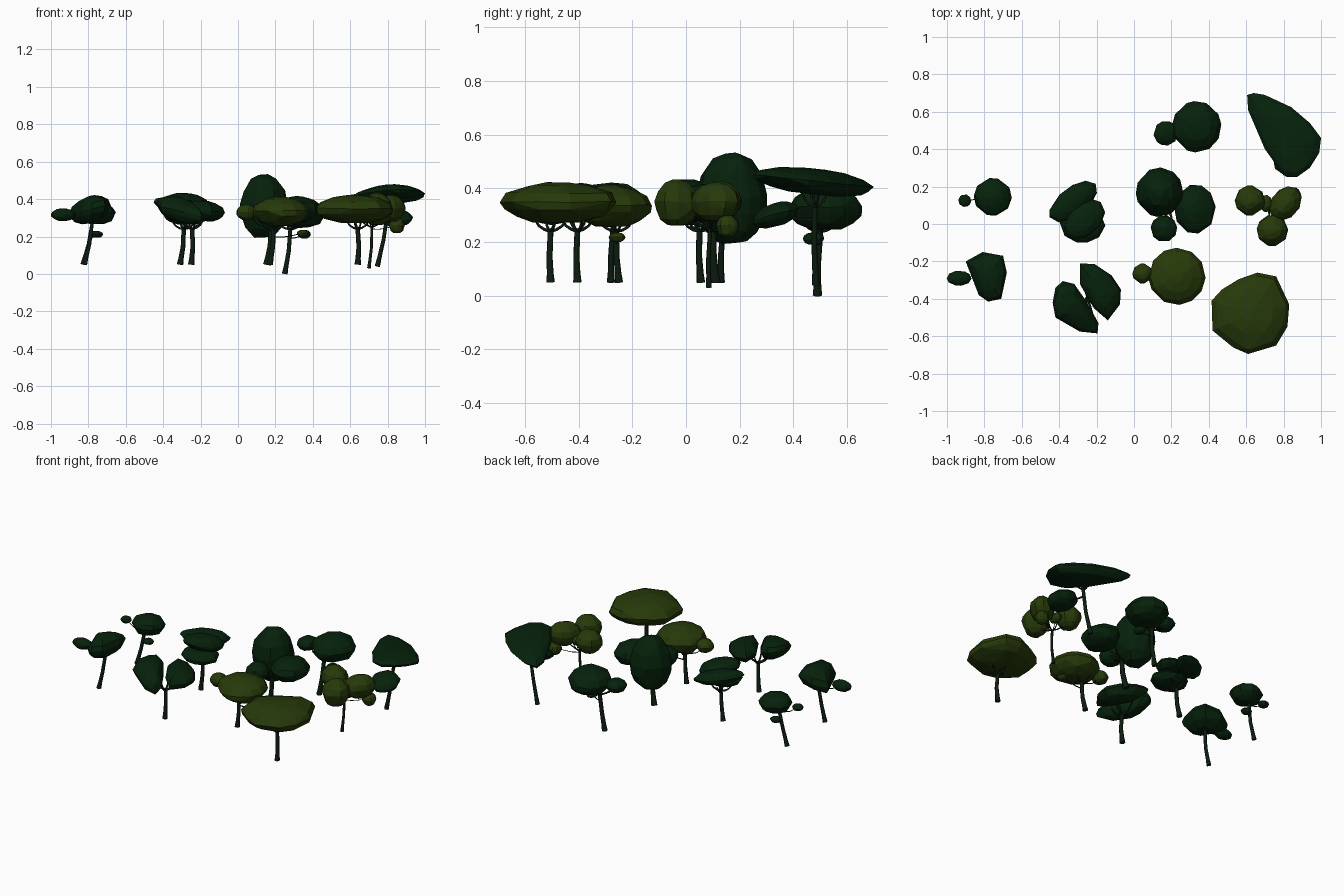
import bpy, bmesh, math, random
from mathutils import Vector

cube = bpy.data.objects.get("Cube")
if cube:
    bpy.data.objects.remove(cube, do_unlink=True)
random.seed(7)


def material(name, colour):
    m = bpy.data.materials.new(name)
    m.use_nodes = True
    m.diffuse_color = (*colour, 1)
    m.node_tree.nodes["Principled BSDF"].inputs["Base Color"].default_value = (*colour, 1)
    return m


DARK = material("dark green leaves", (0.002, 0.0155, 0.0035))
OLIVE = material("olive leaves", (0.02, 0.042, 0.003))
BARK = material("dark bark", (0.004, 0.012, 0.005))


def add_object(name, mesh, mat):
    mesh.materials.clear()
    mesh.materials.append(mat)
    obj = bpy.data.objects.new(name, mesh)
    bpy.context.collection.objects.link(obj)
    return obj


def ellipse(cx, cy, rx, ry, angle=0, count=10):
    """Slightly uneven outline seen from above."""
    a = math.radians(angle)
    pts = []
    for i in range(count):
        t = math.tau * (i + random.uniform(-0.25, 0.25)) / count
        x, y = rx * math.cos(t) * 1.02, ry * math.sin(t) * 1.02
        pts.append((cx + x * math.cos(a) - y * math.sin(a),
                    cy + x * math.sin(a) + y * math.cos(a)))
    return pts


# Height fraction and width of each layer in a faceted crown
LAYERS = ((0, 0.42), (0.13, 0.76), (0.33, 0.95), (0.52, 1), (0.75, 0.89), (0.93, 0.56), (1, 0.2))


def crown(name, outline, z0, z1, mat, tilt=(0, 0)):
    """Faceted hull over stacked, scaled copies of one outline; returns centre and half width."""
    xs, ys = [p[0] for p in outline], [p[1] for p in outline]
    cx, cy = (min(xs) + max(xs)) / 2, (min(ys) + max(ys)) / 2
    bm = bmesh.new()
    for h, scale in LAYERS:
        for x, y in outline:
            s = scale * (1 if scale == 1 else random.uniform(0.92, 1.04))
            dx, dy = (x - cx) * s, (y - cy) * s
            z = z0 + (z1 - z0) * (h + random.uniform(-0.025, 0.02))
            bm.verts.new((cx + dx, cy + dy, z + dx * tilt[0] + dy * tilt[1]))
    hull = bmesh.ops.convex_hull(bm, input=bm.verts)
    loose = {v for v in hull["geom_interior"] + hull["geom_unused"]
             if isinstance(v, bmesh.types.BMVert)}
    bmesh.ops.delete(bm, geom=list(loose), context="VERTS")
    bmesh.ops.recalc_face_normals(bm, faces=bm.faces)
    mesh = bpy.data.meshes.new(name)
    bm.to_mesh(mesh)
    bm.free()
    add_object(name, mesh, mat)
    return Vector((cx, cy, (z0 + z1) / 2)), max(xs) - cx


def limbs(name, paths):
    """Tapered tubes along lists of (point, radius), turned into one mesh."""
    curve = bpy.data.curves.new(name, "CURVE")
    curve.dimensions = "3D"
    curve.bevel_depth = 1
    curve.bevel_resolution = 1
    curve.use_fill_caps = True
    for path in paths:
        spline = curve.splines.new("POLY")
        spline.points.add(len(path) - 1)
        for p, (co, r) in zip(spline.points, path):
            p.co = (*co, 1)
            p.radius = r
    temp = bpy.data.objects.new(name, curve)
    bpy.context.collection.objects.link(temp)
    graph = bpy.context.evaluated_depsgraph_get()
    mesh = bpy.data.meshes.new_from_object(temp.evaluated_get(graph))
    bpy.data.objects.remove(temp, do_unlink=True)
    add_object(name, mesh, BARK)


def branch(start, end, r):
    mid = start.lerp(end, 0.6)
    mid.z = start.z + (end.z - start.z) * 0.3
    return [(start, r), (start.lerp(mid, 0.5) - Vector((0, 0, 0.004)), r * 0.85),
            (mid, r * 0.75), (end, r * 0.6)]


def tree(name, base, top, mat, crowns, r=0.014, spread=0.075):
    base, top = Vector(base), Vector(top)
    bend = base.lerp(top, 0.5) + Vector((0.006, -0.004, 0))
    trunk = [(base, r * 1.25), (base.lerp(bend, 0.35), r), (bend, r * 0.9), (top, r * 0.85)]
    paths = [trunk]
    for i, c in enumerate(crowns):
        centre, width = crown(f"{name}_crown_{i + 1}", c[0], c[1], c[2], mat, *c[3:])
        fork = min(1, max(0.5, (centre.z - 0.02 - base.z) / (top.z - base.z)))
        start = bend.lerp(top, (fork - 0.5) * 2)
        paths.append(branch(start, centre, r * (0.5 if width > 0.07 else 0.28)))
    # Spreading forks that carry the main crown
    for k in range(4):
        a = math.tau * k / 4 + 0.3
        tip = top + Vector((math.cos(a) * spread, math.sin(a) * spread, 0))
        tip.z = max(crowns[0][1] + 0.03, top.z + 0.04)
        paths.append(branch(top, tip, r * 0.5))
    limbs(name + "_trunk", paths)


# Left-hand pair of small trees
tree("small_back_tree", (-0.83, 0.13, 0.05), (-0.78, 0.14, 0.27), DARK, [
    (ellipse(-0.755, 0.145, 0.1, 0.1), 0.27, 0.385),
    (ellipse(-0.905, 0.125, 0.034, 0.033), 0.305, 0.345),
    (ellipse(-0.755, 0.145, 0.034, 0.032), 0.195, 0.23)], 0.012, 0.05)
tree("small_front_tree", (-0.82, -0.28, 0.05), (-0.78, -0.27, 0.27), DARK, [
    ([(-.9, -.2), (-.81, -.15), (-.7, -.17), (-.68, -.26), (-.71, -.4), (-.78, -.415),
      (-.83, -.38), (-.85, -.28)], 0.275, 0.415, (0.2, 0)),
    (ellipse(-0.935, -0.29, 0.065, 0.04), 0.285, 0.35)], 0.012, 0.05)

# Layered and split crowns
tree("layered_tree", (-0.31, 0.055, 0.05), (-0.29, 0.05, 0.24), DARK, [
    (ellipse(-0.275, 0.0, 0.12, 0.1), 0.265, 0.35),
    (ellipse(-0.325, 0.12, 0.15, 0.075, 38), 0.33, 0.41, (-0.1, 0)),
    (ellipse(-0.265, 0.025, 0.125, 0.085, 42), 0.34, 0.43, (-0.1, -0.1))])
tree("split_tree", (-0.25, -0.405, 0.05), (-0.245, -0.405, 0.24), DARK, [
    ([(-.42, -.34), (-.38, -.305), (-.32, -.32), (-.25, -.42), (-.19, -.53), (-.195, -.585),
      (-.29, -.575), (-.42, -.5), (-.435, -.42)], 0.28, 0.41, (-0.2, 0.1)),
    ([(-.29, -.21), (-.21, -.215), (-.12, -.275), (-.07, -.35), (-.075, -.43), (-.14, -.515),
      (-.215, -.45), (-.29, -.32)], 0.285, 0.39, (-0.1, 0))])

# Tall round tree in the middle
tree("tall_tree", (0.155, 0.11, 0.05), (0.18, 0.1, 0.25), DARK, [
    (ellipse(0.137, 0.17, 0.125, 0.13, 0, 12), 0.2, 0.53),
    (ellipse(0.325, 0.08, 0.11, 0.13), 0.28, 0.415),
    (ellipse(0.16, -0.025, 0.07, 0.07), 0.27, 0.38)], 0.017)

# Back row
tree("back_tree", (0.25, 0.49, 0.0), (0.28, 0.5, 0.24), DARK, [
    (ellipse(0.335, 0.52, 0.13, 0.135, 0, 12), 0.25, 0.405),
    (ellipse(0.17, 0.485, 0.065, 0.065), 0.28, 0.36),
    (ellipse(0.355, 0.475, 0.034, 0.04), 0.19, 0.235)])
tree("broad_back_tree", (0.745, 0.485, 0.04), (0.8, 0.48, 0.33), DARK, [
    ([(.605, .69), (.64, .7), (.7, .69), (.84, .625), (.94, .54), (1, .46), (.99, .38), (.94, .3),
      (.87, .25), (.8, .26), (.7, .4), (.61, .61)], 0.38, 0.473, (0, -0.1)),
    (ellipse(0.84, 0.335, 0.095, 0.085), 0.26, 0.345, (0, 0.25))], 0.012, 0.06)

# Olive trees
tree("clustered_olive_tree", (0.7, 0.085, 0.03), (0.715, 0.09, 0.25), OLIVE, [
    (ellipse(0.74, -0.035, 0.083, 0.083), 0.265, 0.43),
    (ellipse(0.62, 0.125, 0.08, 0.08), 0.285, 0.425),
    (ellipse(0.81, 0.11, 0.1, 0.075, 50), 0.28, 0.42),
    (ellipse(0.85, 0.155, 0.042, 0.042), 0.22, 0.3),
    (ellipse(0.705, 0.11, 0.035, 0.045), 0.3, 0.36)], 0.009, 0.04)
tree("round_olive_tree", (0.17, -0.25, 0.05), (0.19, -0.26, 0.24), OLIVE, [
    (ellipse(0.23, -0.28, 0.15, 0.15, 0, 12), 0.26, 0.41),
    (ellipse(0.045, -0.265, 0.053, 0.053), 0.29, 0.37),
    (ellipse(0.345, -0.257, 0.03, 0.032), 0.2, 0.235)])
tree("broad_olive_tree", (0.64, -0.505, 0.05), (0.64, -0.505, 0.24), OLIVE, [
    ([(.415, -.41), (.47, -.35), (.56, -.295), (.66, -.26), (.76, -.28), (.83, -.43),
      (.82, -.55), (.76, -.65), (.61, -.695), (.53, -.66), (.42, -.57)], 0.275, 0.42)])
